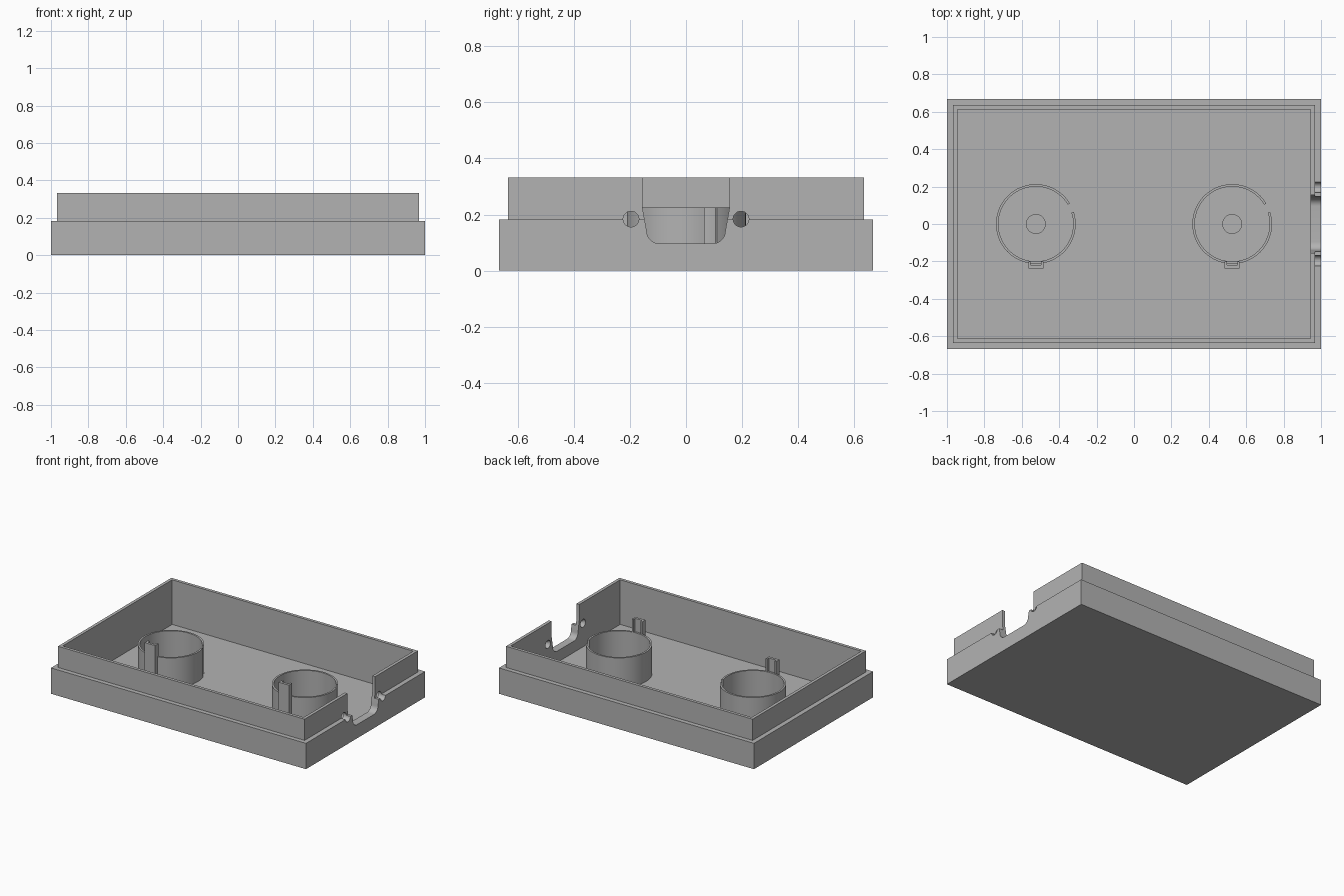
import bpy, bmesh
from math import sin, cos, pi, radians

if "Cube" in bpy.data.objects:
    bpy.data.objects.remove(bpy.data.objects["Cube"], do_unlink=True)

grey = bpy.data.materials.new("plain grey")
grey.use_nodes = True
grey.diffuse_color = (0.45, 0.45, 0.45, 1)
grey.node_tree.nodes["Principled BSDF"].inputs["Base Color"].default_value = grey.diffuse_color

FLOOR = 0.017
WALL_TOP = 0.333
LEDGE = 0.183


def loft(name, rings):
    """Join matching closed rings of points and cap both ends."""
    bm = bmesh.new()
    loops = [[bm.verts.new(p) for p in ring] for ring in rings]
    n = len(loops[0])
    for a, b in zip(loops, loops[1:]):
        for i in range(n):
            j = (i + 1) % n
            bm.faces.new((a[i], a[j], b[j], b[i]))
    bm.faces.new(loops[0][::-1])
    bm.faces.new(loops[-1])
    bmesh.ops.recalc_face_normals(bm, faces=bm.faces)
    mesh = bpy.data.meshes.new(name)
    bm.to_mesh(mesh)
    bm.free()
    mesh.materials.append(grey)
    obj = bpy.data.objects.new(name, mesh)
    bpy.context.collection.objects.link(obj)
    return obj


def smooth(obj):
    bpy.ops.object.select_all(action='DESELECT')
    obj.select_set(True)
    bpy.context.view_layer.objects.active = obj
    bpy.ops.object.shade_smooth_by_angle(angle=radians(30))


def rect(hx, hy, z):
    return [(-hx, -hy, z), (hx, -hy, z), (hx, hy, z), (-hx, hy, z)]


def circle(cx, cy, r, n=48):
    return [(cx + r * cos(2 * pi * i / n), cy + r * sin(2 * pi * i / n)) for i in range(n)]


def prism_x(name, outline, x0, x1):
    return loft(name, [[(x, y, z) for y, z in outline] for x in (x0, x1)])


def prism_z(name, outline, z0, z1):
    return loft(name, [[(x, y, z) for x, y in outline] for z in (z0, z1)])


# Tray: stepped outside, thin upper lip, hollow inside
tray = loft("tray", [
    rect(1, 0.667, 0), rect(1, 0.667, LEDGE),
    rect(0.967, 0.635, LEDGE), rect(0.967, 0.635, WALL_TOP),
    rect(0.945, 0.613, WALL_TOP), rect(0.945, 0.613, FLOOR)])

# Rounded cable notch and two screw holes cut through the +x wall
half = [(0.155, 0.4), (0.155, 0.225), (0.147, 0.18)]
half += [(0.095 + 0.045 * cos(a), 0.142 - 0.045 * sin(a))
         for a in [radians(d) for d in range(0, 91, 10)]]
notch = half + [(-y, z) for y, z in reversed(half)]
cutters = [prism_x("notch_cutter", notch, 0.9, 1.1)]
for side in (-1, 1):
    cutters.append(prism_x("hole_cutter", circle(side * 0.196, LEDGE + 0.001, 0.028, 32), 0.9, 1.1))
for cutter in cutters:
    cutter.hide_render = True
    mod = tray.modifiers.new("cut", 'BOOLEAN')
    mod.operation = 'DIFFERENCE'
    mod.solver = 'EXACT'
    mod.object = cutter
bpy.context.view_layer.update()
cut_mesh = bpy.data.meshes.new_from_object(
    tray.evaluated_get(bpy.context.evaluated_depsgraph_get()))
tray.modifiers.clear()
tray.data = cut_mesh
for cutter in cutters:
    bpy.data.objects.remove(cutter, do_unlink=True)
smooth(tray)

# Two round holders, each with a slit, a centre disc and a tall channel
for label, cx in (("right", -0.525), ("left", 0.525)):
    rings = []
    start, end, steps = radians(31), radians(378), 72
    for i in range(steps + 1):
        a = start + (end - start) * i / steps
        rings.append([(cx + r * cos(a), r * sin(a), z)
                      for r, z in ((0.2, 0.01), (0.213, 0.01), (0.213, 0.225), (0.2, 0.225))])
    smooth(loft(label + "_round_holder", rings))

    smooth(prism_z(label + "_centre_disc", circle(cx, 0, 0.053), 0.01, 0.03))

    arm = [(0.04, -0.2), (0.04, -0.238), (-0.04, -0.238), (-0.04, -0.2),
           (-0.028, -0.2), (-0.028, -0.22), (0.028, -0.22), (0.028, -0.2)]
    prism_z(label + "_channel", [(cx + x, y) for x, y in arm], 0.01, 0.315)
